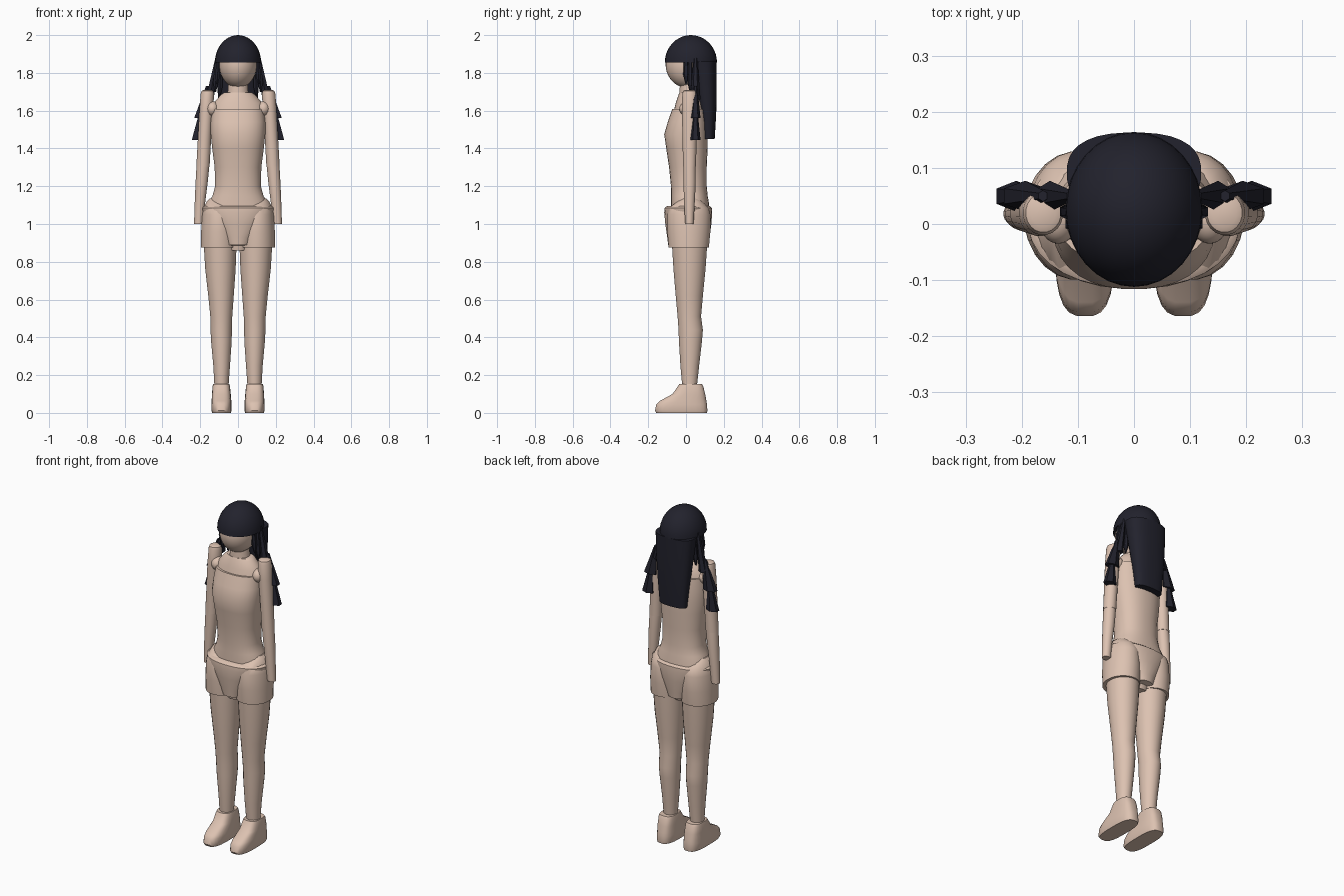
import bpy, bmesh, math


def material(name, rgb):
    m = bpy.data.materials.new(name)
    m.diffuse_color = (*rgb, 1)
    return m


SKIN = material("warm skin", (0.72, 0.54, 0.44))
HAIR = material("dark navy hair", (0.016, 0.016, 0.026))


def finish(name, bm, mat, angle=40):
    bmesh.ops.recalc_face_normals(bm, faces=bm.faces)
    me = bpy.data.meshes.new(name)
    bm.to_mesh(me)
    bm.free()
    me.materials.append(mat)
    ob = bpy.data.objects.new(name, me)
    bpy.context.collection.objects.link(ob)
    bpy.ops.object.select_all(action='DESELECT')
    ob.select_set(True)
    bpy.context.view_layer.objects.active = ob
    bpy.ops.object.shade_smooth_by_angle(angle=math.radians(angle))
    return ob


def loft(name, rings, mat=SKIN, side=1, n=24, power=2.0, angle=40):
    """Stack of rounded sections, each given as (z, x0, x1, y0, y1)."""
    bm = bmesh.new()
    loops = []
    for z, x0, x1, y0, y1 in rings:
        loop = []
        for i in range(n):
            a = 2 * math.pi * (i + 0.5) / n
            c, s = math.cos(a), math.sin(a)
            u = math.copysign(abs(c) ** (2 / power), c)
            v = math.copysign(abs(s) ** (2 / power), s)
            loop.append(bm.verts.new((side * ((x0 + x1) / 2 + u * (x1 - x0) / 2),
                                      (y0 + y1) / 2 + v * (y1 - y0) / 2, z)))
        loops.append(loop)
    for a, b in zip(loops, loops[1:]):
        for i in range(n):
            j = (i + 1) % n
            bm.faces.new((a[i], a[j], b[j], b[i]))
    bm.faces.new(loops[0])
    bm.faces.new(loops[-1])
    return finish(name, bm, mat, angle)


def centred(rings):
    return [(z, -w, w, y0, y1) for z, w, y0, y1 in rings]


def ball(name, loc, size, mat=SKIN, cut=None):
    """Ellipsoid, optionally keeping only what lies above height cut."""
    bm = bmesh.new()
    bmesh.ops.create_uvsphere(bm, u_segments=32, v_segments=20, radius=1)
    for v in bm.verts:
        v.co = [loc[k] + v.co[k] * size[k] for k in range(3)]
    if cut is not None:
        bmesh.ops.bisect_plane(bm, geom=bm.verts[:] + bm.edges[:] + bm.faces[:],
                               plane_co=(0, 0, cut), plane_no=(0, 0, 1), clear_inner=True)
        bmesh.ops.holes_fill(bm, edges=[e for e in bm.edges if e.is_boundary])
    return finish(name, bm, mat)


# head and neck
ball("head", (0, 0.01, 1.845), (0.1, 0.118, 0.125))
loft("neck", centred([(1.66, 0.065, -0.035, 0.075), (1.70, 0.055, -0.035, 0.07),
                      (1.78, 0.05, -0.03, 0.065)]))

# hair cap and long back hair
ball("hair_cap", (0, 0.026, 1.855), (0.122, 0.138, 0.145), HAIR, cut=1.855)
loft("back_hair", centred([(1.45, 0.085, 0.085, 0.152), (1.58, 0.097, 0.07, 0.16),
                           (1.72, 0.11, 0.045, 0.163), (1.86, 0.12, 0.02, 0.163)]),
     HAIR, n=32, power=2.5)

# torso
loft("shoulder_yoke", centred([(1.60, 0.14, -0.065, 0.10), (1.64, 0.13, -0.055, 0.095),
                               (1.685, 0.09, -0.04, 0.08), (1.695, 0.075, -0.035, 0.075)]), n=32)
loft("torso", centred([(1.07, 0.16, -0.08, 0.125), (1.11, 0.158, -0.08, 0.122),
                       (1.15, 0.135, -0.08, 0.115), (1.20, 0.122, -0.08, 0.11),
                       (1.30, 0.124, -0.09, 0.11), (1.40, 0.137, -0.105, 0.115),
                       (1.475, 0.145, -0.116, 0.115), (1.54, 0.145, -0.097, 0.113),
                       (1.61, 0.138, -0.073, 0.105)]), n=32, power=2.3)

# pelvis
loft("pelvis", centred([(0.86, 0.055, -0.055, 0.075), (0.885, 0.06, -0.06, 0.085),
                        (0.89, 0.075, -0.095, 0.12), (0.93, 0.095, -0.10, 0.125),
                        (1.0, 0.145, -0.11, 0.135), (1.06, 0.185, -0.116, 0.139),
                        (1.085, 0.19, -0.114, 0.138), (1.095, 0.178, -0.1, 0.125)]),
     n=32, power=2.2)

for side, tag in ((1, "right"), (-1, "left")):
    # hip, leg and foot
    loft(tag + "_hip", [(0.875, 0.004, 0.197, -0.093, 0.122), (0.96, 0.006, 0.196, -0.1, 0.13),
                        (1.05, 0.01, 0.19, -0.1, 0.13), (1.085, 0.02, 0.183, -0.09, 0.12),
                        (1.12, 0.06, 0.165, -0.045, 0.085), (1.135, 0.09, 0.15, -0.02, 0.06)],
         side=side, angle=30)
    loft(tag + "_leg", [(0.14, 0.05, 0.125, -0.02, 0.058), (0.25, 0.042, 0.131, -0.03, 0.07),
                        (0.38, 0.033, 0.143, -0.038, 0.085), (0.44, 0.032, 0.146, -0.04, 0.09),
                        (0.51, 0.03, 0.147, -0.045, 0.08), (0.62, 0.022, 0.158, -0.055, 0.09),
                        (0.76, 0.012, 0.174, -0.067, 0.104), (0.89, 0.007, 0.182, -0.075, 0.113)],
         side=side)
    loft(tag + "_foot", [(0.0, 0.038, 0.137, -0.158, 0.112), (0.012, 0.034, 0.141, -0.165, 0.114),
                         (0.045, 0.034, 0.141, -0.158, 0.112), (0.063, 0.035, 0.14, -0.14, 0.109),
                         (0.10, 0.038, 0.138, -0.072, 0.102), (0.14, 0.042, 0.135, -0.044, 0.092),
                         (0.152, 0.045, 0.132, -0.036, 0.085)], side=side, power=3)
    # arm in two segments with a shoulder joint
    ball(tag + "_shoulder_joint", (side * 0.135, 0.01, 1.61), (0.035, 0.045, 0.04))
    loft(tag + "_upper_arm", [(1.305, 0.15, 0.221, -0.016, 0.053), (1.45, 0.142, 0.213, -0.019, 0.057),
                              (1.60, 0.132, 0.205, -0.022, 0.06), (1.69, 0.126, 0.198, -0.02, 0.06),
                              (1.705, 0.13, 0.193, -0.015, 0.055), (1.71, 0.14, 0.183, -0.005, 0.045)],
         side=side, n=20)
    loft(tag + "_forearm", [(1.0, 0.183, 0.233, -0.004, 0.04), (1.1, 0.175, 0.23, -0.01, 0.046),
                            (1.22, 0.16, 0.225, -0.014, 0.052), (1.31, 0.151, 0.22, -0.015, 0.052)],
         side=side, n=20)
    # flared side tail in overlapping tiers, then thin locks beside the face
    for k, (top, x, low, x0, x1) in enumerate(((1.88, 0.115, 1.66, 0.125, 0.175),
                                               (1.73, 0.165, 1.56, 0.15, 0.238),
                                               (1.61, 0.195, 1.445, 0.17, 0.25))):
        loft(f"{tag}_tail_tier_{k + 1}", [(low, x0, x1, 0.022, 0.077),
                                          (top, x - 0.012, x + 0.006, 0.04, 0.06)],
             HAIR, side, n=6, angle=20)
    for k, (x, y, low) in enumerate(((0.108, 0.0, 1.74), (0.118, 0.022, 1.70), (0.095, 0.045, 1.68))):
        loft(f"{tag}_face_lock_{k + 1}", [(low, x - 0.003, x + 0.006, y - 0.003, y + 0.003),
                                          (low + 0.05, x - 0.016, x + 0.016, y - 0.015, y + 0.015),
                                          (1.87, x - 0.012, x + 0.004, y - 0.012, y + 0.012)],
             HAIR, side, n=6, angle=20)
